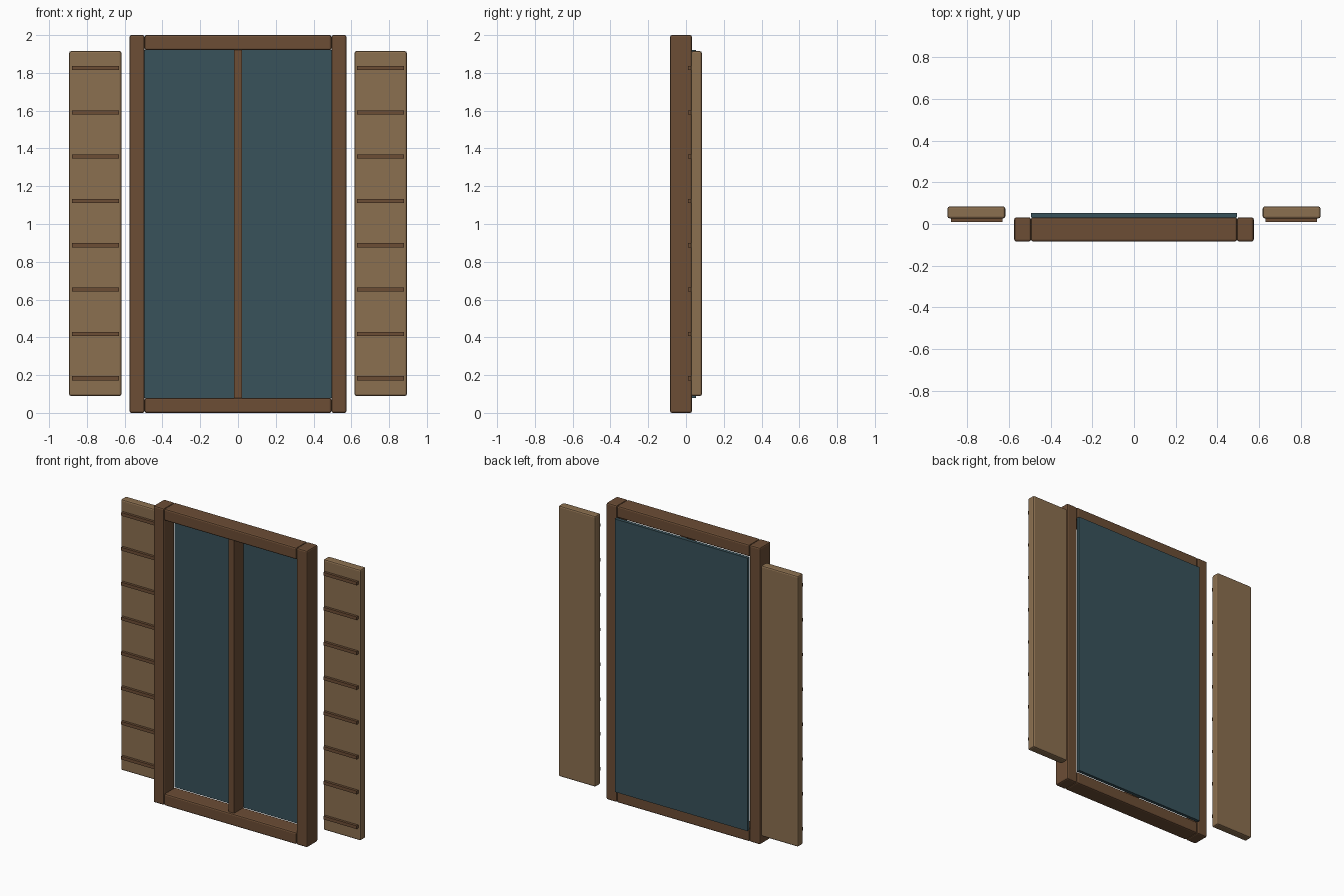
import bpy, bmesh

if "Cube" in bpy.data.objects:
    bpy.data.objects.remove(bpy.data.objects["Cube"])

def material(name, color):
    m = bpy.data.materials.new(name)
    m.diffuse_color = (*color, 1)
    m.use_nodes = True
    m.node_tree.nodes["Principled BSDF"].inputs["Base Color"].default_value = m.diffuse_color
    return m

FRAME = material("dark_wood", (0.15, 0.075, 0.036))
PANEL = material("light_wood", (0.26, 0.16, 0.08))
GLASS = material("glass", (0.04, 0.085, 0.105))

def box(name, x, y, z, mat, bevel=0.0):
    """Box from (min, max) ranges, with optional rounded edges."""
    bm = bmesh.new()
    bmesh.ops.create_cube(bm, size=1)
    for v in bm.verts:
        v.co = [r[0] if c < 0 else r[1] for c, r in zip(v.co, (x, y, z))]
    if bevel:
        bmesh.ops.bevel(bm, geom=bm.edges[:], offset=bevel, segments=2,
                        profile=0.5, affect='EDGES')
    me = bpy.data.meshes.new(name)
    bm.to_mesh(me)
    bm.free()
    me.materials.append(mat)
    ob = bpy.data.objects.new(name, me)
    bpy.context.collection.objects.link(ob)
    return ob

def side_range(s, a, b):
    return (a, b) if s > 0 else (-b, -a)

DEPTH = (-0.084, 0.032)

# frame rails, centre mullion and pane
box("bottom_rail", (-0.494, 0.494), DEPTH, (0, 0.08), FRAME, 0.01)
box("top_rail", (-0.494, 0.494), DEPTH, (1.92, 2.0), FRAME, 0.01)
box("mullion", (-0.02, 0.02), (-0.07, 0.032), (0.08, 1.92), FRAME)
box("pane", (-0.494, 0.494), (0.03, 0.053), (0.08, 1.92), GLASS)

for s, side in ((-1, "left"), (1, "right")):
    # frame stile
    box(side + "_stile", side_range(s, 0.494, 0.574), DEPTH, (0, 2.0), FRAME, 0.01)
    # open shutter with slats on its front
    box(side + "_shutter", side_range(s, 0.617, 0.894), (0.027, 0.084),
        (0.09, 1.915), PANEL, 0.01)
    for i in range(8):
        z = 0.183 + i * 0.2347
        box(f"{side}_slat_{i + 1}", side_range(s, 0.631, 0.878), (0.01, 0.032),
            (z - 0.011, z + 0.011), FRAME)
